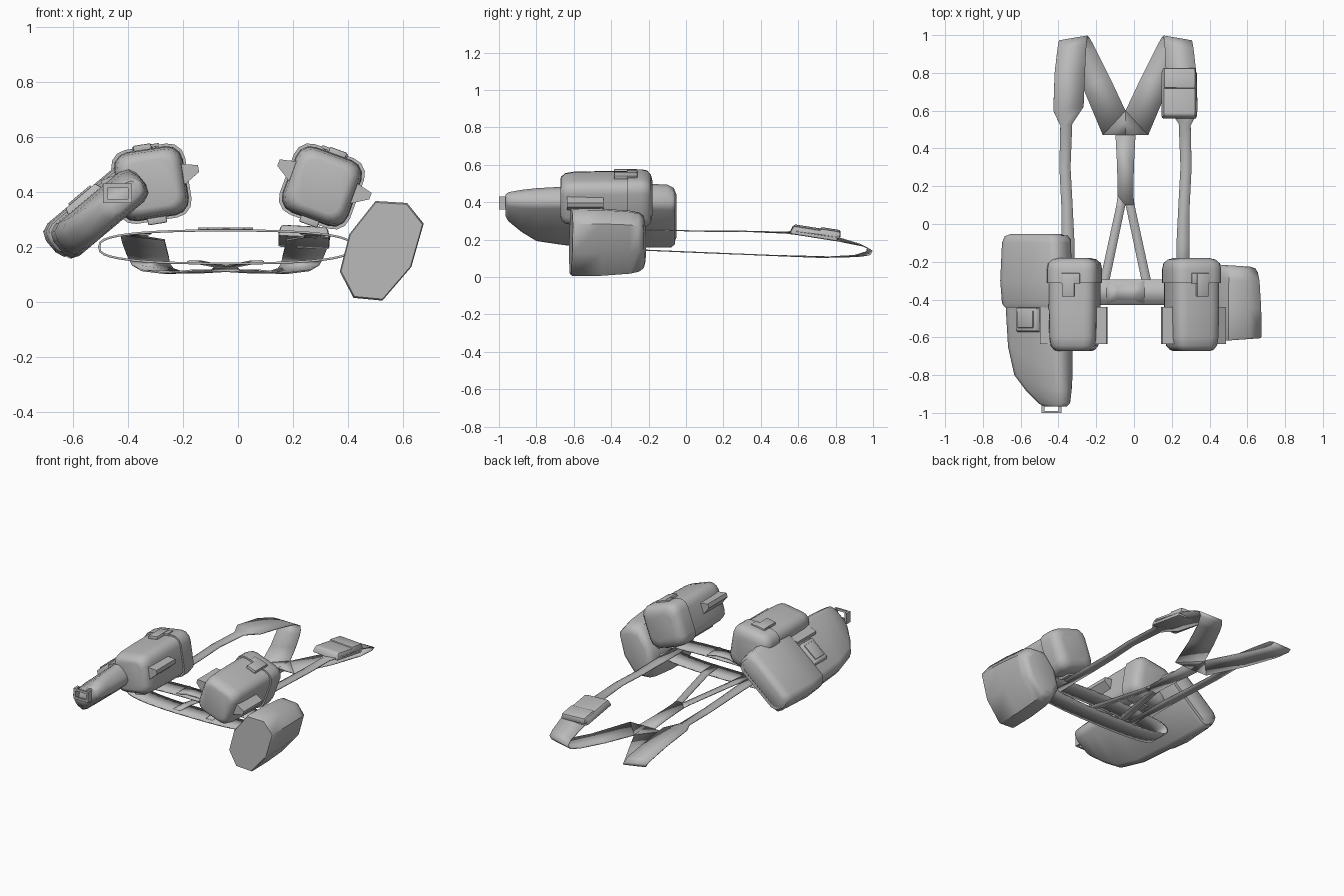
import bpy, bmesh, math
from mathutils import Matrix, Vector

if "Cube" in bpy.data.objects:
    bpy.data.objects.remove(bpy.data.objects["Cube"], do_unlink=True)

grey = bpy.data.materials.new("plain grey")
grey.use_nodes = True
grey.diffuse_color = (0.5, 0.5, 0.5, 1)
grey.node_tree.nodes["Principled BSDF"].inputs["Base Color"].default_value = (0.5, 0.5, 0.5, 1)

MID = -0.045  # centre line of the harness


def finish(name, bm, matrix=Matrix(), angle=35, closed=True):
    if closed:
        bmesh.ops.recalc_face_normals(bm, faces=bm.faces)
    mesh = bpy.data.meshes.new(name)
    bm.to_mesh(mesh)
    bm.free()
    mesh.materials.append(grey)
    ob = bpy.data.objects.new(name, mesh)
    bpy.context.collection.objects.link(ob)
    ob.matrix_world = matrix
    bpy.ops.object.select_all(action='DESELECT')
    ob.select_set(True)
    bpy.context.view_layer.objects.active = ob
    bpy.ops.object.shade_smooth_by_angle(angle=math.radians(angle))
    return ob


def loft(name, rings, matrix=Matrix(), angle=35):
    bm = bmesh.new()
    rows = [[bm.verts.new(p) for p in ring] for ring in rings]
    for a, b in zip(rows, rows[1:]):
        for i in range(len(a)):
            j = (i + 1) % len(a)
            bm.faces.new((a[i], a[j], b[j], b[i]))
    bm.faces.new(rows[0])
    bm.faces.new(rows[-1][::-1])
    return finish(name, bm, matrix, angle)


def rounded(y, x0, x1, z0, z1, r, steps=3):
    """Rounded rectangle ring in the plane of constant y."""
    ring = []
    for k, (cx, cz) in enumerate(((x1 - r, z1 - r), (x0 + r, z1 - r), (x0 + r, z0 + r), (x1 - r, z0 + r))):
        for s in range(steps + 1):
            a = math.pi / 2 * (k + s / steps)
            ring.append((cx + r * math.cos(a), y, cz + r * math.sin(a)))
    return ring


def block(name, lo, hi, matrix=Matrix(), bevel=0.005, taper=1.0):
    """Bevelled box whose top can be narrowed."""
    bm = bmesh.new()
    bmesh.ops.create_cube(bm, size=1)
    lo, hi = Vector(lo), Vector(hi)
    for v in bm.verts:
        k = taper if v.co.z > 0 else 1
        v.co = Vector((v.co.x * k, v.co.y * k, v.co.z)) * (hi - lo) + (lo + hi) / 2
    if bevel:
        bmesh.ops.bevel(bm, geom=bm.edges[:], offset=bevel, segments=2, affect='EDGES', profile=0.5)
    return finish(name, bm, matrix)


def ribbon(name, pairs, loop=False, mirror=False, thick=0.006):
    """Thin strap through pairs of edge points."""
    bm = bmesh.new()
    for side in ((1, -1) if mirror else (1,)):
        rows = [[bm.verts.new((p[0] if side > 0 else 2 * MID - p[0], p[1], p[2])) for p in pr] for pr in pairs]
        for a, b in zip(rows, rows[1:] + rows[:1] if loop else rows[1:]):
            f = (a[0], a[1], b[1], b[0])
            bm.faces.new(f if side > 0 else f[::-1])
    ob = finish(name, bm, closed=False)
    m = ob.modifiers.new("thickness", 'SOLIDIFY')
    m.thickness, m.offset = thick, 0
    return ob


# Waist belt: flattened loop
belt = []
for i in range(40):
    a = math.tau * i / 40
    c, s = math.cos(a), math.sin(a)
    x = MID + 0.46 * math.copysign(abs(c) ** 0.8, c)
    z = 0.2 + 0.06 * math.copysign(abs(s) ** 0.7, s)
    belt.append(((x, -0.43, z), (x, -0.295, z)))
ribbon("waist_belt", belt, loop=True, thick=0.008)

# Belt buckle: two trapezoid halves meeting at a narrow clasp
buckle = [((MID + dx, -0.362 - w, 0.267), (MID + dx, -0.362 + w, 0.267))
          for dx, w in ((-0.1, 0.065), (-0.045, 0.04), (0.045, 0.04), (0.1, 0.065))]
ribbon("belt_buckle", buckle)

# Shoulder straps: outer x, outer y, outer z, inner x, inner y, inner z
path = (
    (-.383, -.42, .25, -.315, -.42, .25), (-.383, -.1, .25, -.315, -.1, .25),
    (-.385, .1, .245, -.325, .1, .245), (-.395, .3, .245, -.336, .3, .245),
    (-.39, .52, .24, -.327, .53, .235), (-.427, .6, .245, -.267, .62, .225),
    (-.42, .8, .215, -.26, .8, .195), (-.405, .93, .175, -.252, .95, .165),
    (-.397, .97, .155, -.247, .995, .14), (-.385, .965, .135, -.235, .985, .12),
    (-.35, .9, .115, -.205, .93, .11), (-.27, .72, .105, -.13, .78, .107),
    (-.165, .47, .115, MID, .6, .112))
ribbon("shoulder_straps", [(p[:3], p[3:]) for p in path], mirror=True)

# Back yoke, centre strap and the two lower legs
ribbon("back_yoke", [((-.165, .47, .115), (MID, .47, .115)), ((MID, .6, .112), (MID, .601, .112))], mirror=True)
ribbon("centre_strap", [((MID - w, y, z), (MID + w, y, z))
                        for y, w, z in ((.47, .053, .115), (.3, .044, .122), (.1, .042, .13))])
ribbon("lower_back_straps", [((-.087, .15, .128), (MID, .1, .13)), ((-.093, .1, .13), (-.05, .08, .131)),
                             ((-.18, -.3, .147), (-.13, -.3, .147)), ((-.185, -.4, .145), (-.14, -.4, .145))],
       mirror=True)


# Front pouches with lid, fastener plates and side tabs
def pouch(side, x, z, turn, flip):
    m = Matrix.Translation((x, 0, z)) @ Matrix.Rotation(math.radians(turn), 4, 'Y')

    def shell(name, steps):
        loft(name, [rounded(y, -h, h, -h, h, h * 0.45) for y, h in steps], m, 40)

    shell(side + "_pouch_body", ((-.672, .085), (-.667, .1), (-.645, .117), (-.6, .124), (-.45, .127), (-.3, .127)))
    shell(side + "_pouch_lid", ((-.312, .127), (-.312, .136), (-.24, .136), (-.208, .13), (-.188, .11), (-.18, .08)))
    block(side + "_pouch_fastener", (-.033 + .012 * flip, -.385, .12), (.033 + .012 * flip, -.26, .146), m)
    block(side + "_pouch_lid_strap", (-.05, -.315, .13), (.05, -.26, .142), m, 0.003)
    block(side + "_pouch_back_plate", (-.035, -.6, -.148), (.035, -.26, -.12), m)
    for s in (-1, 1):
        ring = [(s * .115, -.025), (s * .115, .055), (s * .178, .04), (s * .178, .015)]
        loft(side + "_pouch_side_tab", [[(p, y, q) for p, q in ring] for y in (-.635, -.44)], m)


pouch("right", -.315, .43, -9, -1)
pouch("left", .305, .42, 20, 1)

# Left hip pouch: octagonal bag, flat underneath and domed at the other end
octagon = ((.37, .11), (.42, .015), (.525, .005), (.63, .127), (.675, .285), (.615, .36), (.5, .367), (.405, .247))
cx, cz = .525, .19
loft("left_hip_pouch",
     [[(cx + (x - cx) * k, y + (x - cx) * t, cz + (z - cz) * k) for x, z in octagon]
      for y, k, t in ((-.615, .97, .07), (-.606, 1, .07), (-.45, .99, 0), (-.3, .93, 0),
                      (-.25, .87, -.04), (-.228, .78, -.04), (-.22, .6, -.04))], angle=50)

# Right hip sheath: slanted bag tapering toward the tip
slant = Matrix.Translation((-.5, 0, .31)) @ Matrix.Rotation(math.radians(-40), 4, 'Y')


def slab(y, u0, u1, v0, v1, c=.045):
    return rounded(y, u0, u1, v0, v1, min(c, (v1 - v0) * .45), 2)


loft("right_hip_sheath", [slab(*s) for s in (
    (-.965, .04, .18, -.03, .035), (-.95, .01, .195, -.045, .045), (-.88, -.07, .2, -.055, .06),
    (-.8, -.14, .202, -.06, .07), (-.65, -.175, .203, -.06, .08), (-.4, -.19, .203, -.06, .085),
    (-.08, -.195, .19, -.06, .085), (-.06, -.18, .175, -.05, .07))], slant, 45)

# Sheath flap with a bowed lower edge
flap = [slab(*s) for s in ((-.45, -.185, .19, .02, .092), (-.42, -.2, .205, -.03, .1), (-.3, -.208, .207, -.04, .105),
                           (-.1, -.2, .195, -.04, .1), (-.065, -.19, .18, -.035, .09), (-.052, -.16, .15, -.02, .07))]
flap[0] = [(u, y - .03 * (1 - (u / .2) ** 2) + .02, v) for u, y, v in flap[0]]
loft("right_hip_sheath_flap", flap, slant, 45)
block("sheath_fastener_frame", (-.09, -.575, .07), (.075, -.44, .105), slant, taper=.85)
block("sheath_fastener_pad", (-.06, -.55, .1), (.045, -.46, .112), slant, 0.003)

# Small wire loop at the sheath tip
for lo, hi in (((-.49, -1, .36), (-.475, -.96, .43)), ((-.4, -1, .36), (-.385, -.96, .43)),
               ((-.49, -1, .36), (-.385, -.99, .375)), ((-.49, -1, .415), (-.385, -.99, .43))):
    block("sheath_tip_loop", lo, hi, bevel=0)

# Small pouch on the left shoulder strap
lean = Matrix.Translation((.24, .69, .238)) @ Matrix.Rotation(math.radians(-9), 4, 'X') @ Matrix.Rotation(math.radians(3), 4, 'Y')
block("shoulder_pouch", (-.096, -.135, -.024), (.096, .13, .022), lean, .012, .88)
block("shoulder_pouch_flap", (-.09, .02, -.01), (.09, .138, .03), lean, .01, .92)
